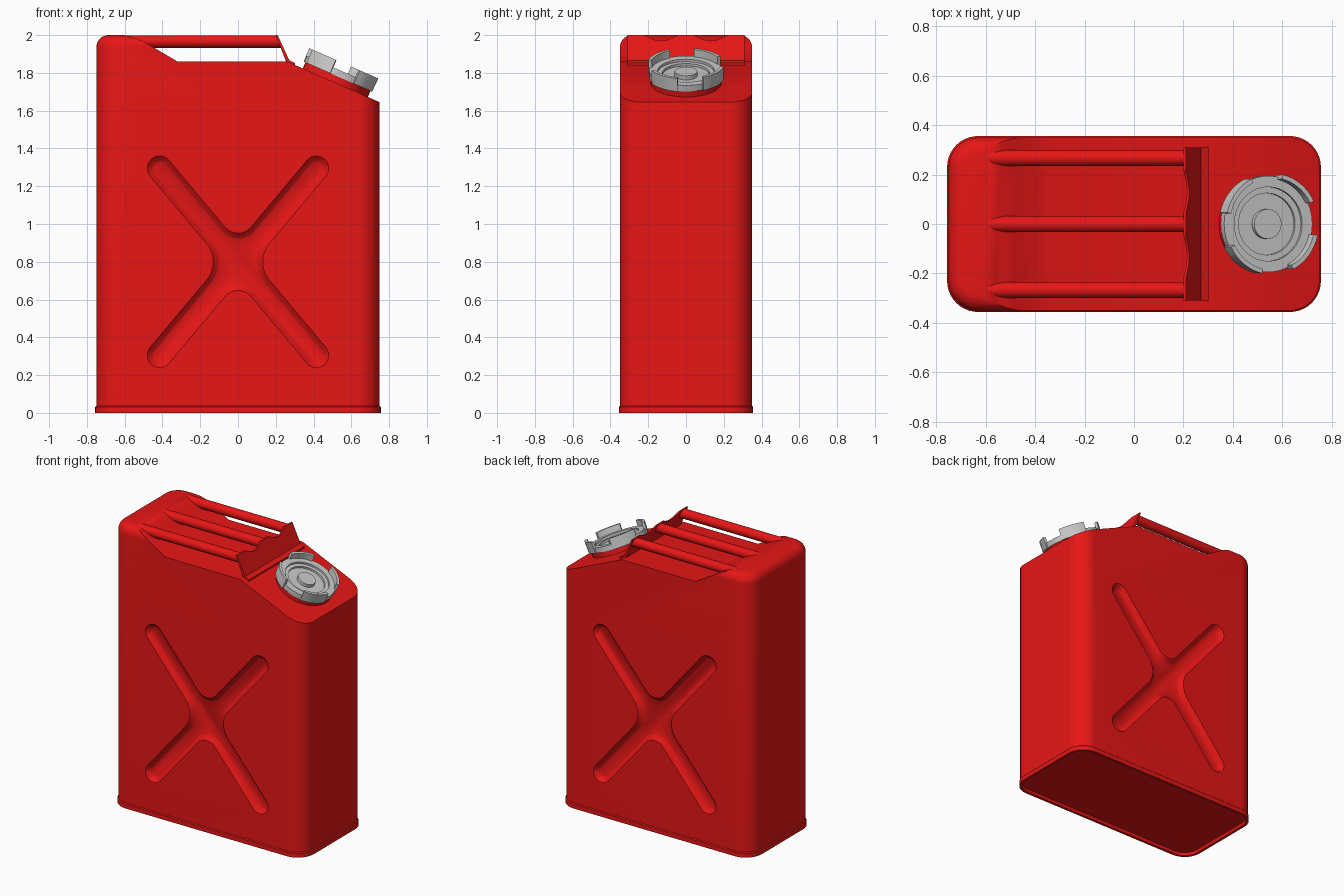
import bpy, bmesh, math
from math import sin, cos, pi, radians
from mathutils import Matrix

if "Cube" in bpy.data.objects:
    bpy.data.objects.remove(bpy.data.objects["Cube"])

red = bpy.data.materials.new("red_paint")
red.diffuse_color = (0.8, 0.008, 0.008, 1)
red.use_nodes = True
red.node_tree.nodes["Principled BSDF"].inputs["Base Color"].default_value = red.diffuse_color


def loft(name, loops, mat=None, matrix=None):
    """Skin a list of equal-length closed loops and cap both ends."""
    bm = bmesh.new()
    rings = [[bm.verts.new(p) for p in loop] for loop in loops]
    n = len(rings[0])
    for a, b in zip(rings, rings[1:]):
        for i in range(n):
            bm.faces.new((a[i], a[(i + 1) % n], b[(i + 1) % n], b[i]))
    bm.faces.new(rings[0])
    bm.faces.new(rings[-1])
    bmesh.ops.recalc_face_normals(bm, faces=bm.faces)
    if matrix:
        bm.transform(matrix)
    me = bpy.data.meshes.new(name)
    bm.to_mesh(me)
    bm.free()
    ob = bpy.data.objects.new(name, me)
    bpy.context.collection.objects.link(ob)
    if mat:
        me.materials.append(mat)
    return ob


def activate(ob):
    bpy.ops.object.select_all(action='DESELECT')
    ob.select_set(True)
    bpy.context.view_layer.objects.active = ob


def smooth(ob, angle=35):
    activate(ob)
    bpy.ops.object.shade_smooth_by_angle(angle=radians(angle))


def cut(ob, cutter):
    activate(ob)
    m = ob.modifiers.new("cut", 'BOOLEAN')
    m.operation, m.solver, m.object = 'DIFFERENCE', 'EXACT', cutter
    bpy.ops.object.modifier_apply(modifier=m.name)
    bpy.data.objects.remove(cutter)


def rounded_rect(z, grow):
    """Body outline at height z, grown outward by an offset."""
    r, pts = 0.12 + grow, []
    for k, (sx, sy) in enumerate(((1, 1), (-1, 1), (-1, -1), (1, -1))):
        for i in range(11):
            a = (k + i / 10) * pi / 2
            pts.append((sx * 0.63 + r * cos(a), sy * 0.23 + r * sin(a), z))
    return pts


def circle(r, z, n=40):
    return [(r * cos(2 * pi * i / n), r * sin(2 * pi * i / n), z) for i in range(n)]


def cross_outline(y, grow):
    """Rounded X outline on the side wall, grown outward by an offset."""
    w, pts = 0.065 + grow, []
    arms = [50, 130, 230, 310, 410]
    for a, b in zip(arms, arms[1:]):
        for i in range(13):                       # rounded arm end
            t = radians(a - 90 + 15 * i)
            pts.append((0.646 * cos(radians(a)) + w * cos(t), y,
                        0.8 + 0.646 * sin(radians(a)) + w * sin(t)))
        base = 0.09 if b - a < 90 else 0.15
        half, mid = radians(b - a) / 2, radians(a + b) / 2
        d = (0.065 + base) / sin(half)
        for i in range(13):                       # fillet between two arms
            t = radians(a - 90 + (b - a - 180) * i / 12)
            rho = base - grow
            pts.append((d * cos(mid) + rho * cos(t), y,
                        0.8 + d * sin(mid) + rho * sin(t)))
    return pts


# Body with bottom rim, recessed base and rounded top edge
levels = [(0.02, -0.018), (0.0, -0.012), (0.0, 0.006), (0.03, 0.006), (0.036, 0.0)]
levels += [(1.935 + 0.065 * sin(i * pi / 16), 0.065 * (cos(i * pi / 16) - 1)) for i in range(9)]
body = loft("can_body", [rounded_rect(z, g) for z, g in levels], red)

# Handle well and sloped shoulder cut from the top
TILT = math.atan(0.215 / 0.49)
well = [(-0.66, 2.01), (-0.59, 1.998), (-0.54, 1.983), (-0.49, 1.96), (-0.32, 1.86),
        (0.26, 1.86), (1.0, 1.535), (1.0, 2.2), (-0.66, 2.2)]
cut(body, loft("well_cutter", [[(x, y, z) for x, z in well] for y in (-0.6, 0.6)]))

# Pressed X groove on both sides
for s in (-1, 1):
    steps = [(0.37, 0.02), (0.325, -0.024), (0.32, -0.033)]
    cut(body, loft("groove_cutter", [cross_outline(s * y, g) for y, g in steps]))
smooth(body)

# Three handle bars, ends trimmed to the lean of the bracket
for i, y0 in enumerate((-0.267, 0, 0.267)):
    ring = [(y0 + 0.033 * cos(a), 0.033 * sin(a)) for a in (2 * pi * k / 24 for k in range(24))]
    loops = [[(-0.6, y, 1.966 + h) for y, h in ring],
             [(0.215 - 0.46 * h, y, 1.966 + h) for y, h in ring]]
    smooth(loft(f"handle_bar_{i + 1}", loops, red))

# Leaning bracket with a scalloped top edge and a foot on the slope
sections = []
for i in range(63):
    y = -0.31 + 0.01 * i
    t = (abs(y) - 0.045) / 0.175
    dip = 0.03 * sin(pi * t) if 0 < t < 1 else 0
    top_x, top_z = 0.2 + 0.46 * dip, 2.0 - dip
    sections.append([(top_x, y, top_z), (top_x + 0.01, y, top_z), (0.272, y, 1.866),
                     (0.303, y, 1.852), (0.303, y, 1.838), (0.256, y, 1.855)])
smooth(loft("handle_bracket", sections, red))

# Filler neck and cap, tilted to sit on the slope
seat = Matrix.Translation((0.515, 0, 1.748)) @ Matrix.Rotation(TILT, 4, 'Y')
smooth(loft("filler_neck", [circle(0.188, -0.02), circle(0.188, 0.036)], red, seat))
dish = [(0.06, 0.066), (0.06, 0.042), (0.125, 0.042), (0.125, 0.056), (0.15, 0.056),
        (0.15, 0.07), (0.195, 0.07), (0.195, 0.035)]
smooth(loft("cap", [circle(r, z) for r, z in dish], None, seat))

# Four grip tabs around the cap rim
for k in range(4):
    arc = []
    for i in range(9):
        a = radians(52 + 90 * k - 25 + 50 * i / 8)
        arc.append([(r * cos(a), r * sin(a), z) for r, z in
                    ((0.183, 0.035), (0.203, 0.035), (0.205, 0.112), (0.187, 0.112))])
    smooth(loft(f"cap_tab_{k + 1}", arc, None, seat))
